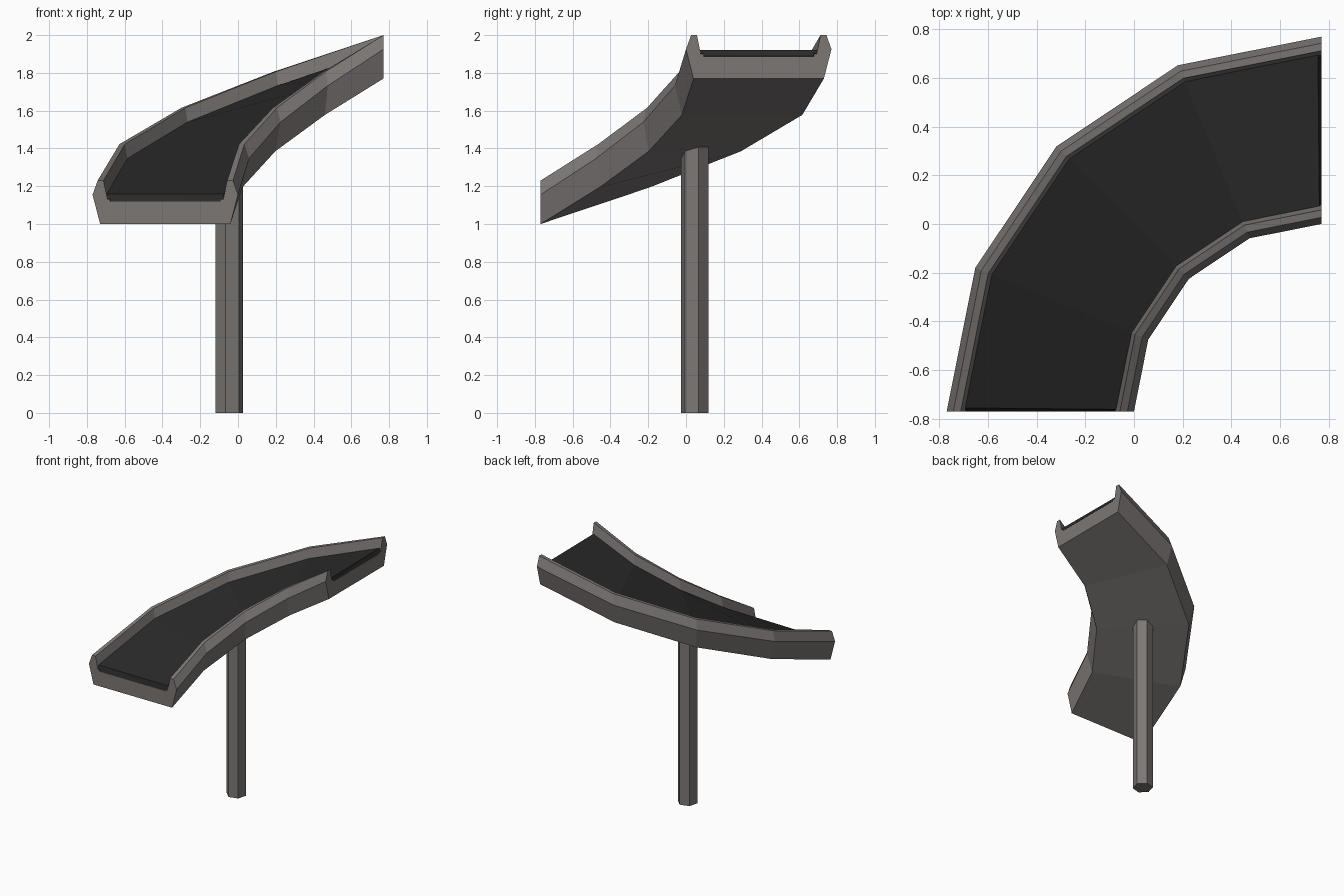
import bpy, bmesh, math

if "Cube" in bpy.data.objects:
    bpy.data.objects.remove(bpy.data.objects["Cube"])

R = 0.77            # inner radius; arc centre sits at (R, -R)
MID = R * 1.5       # centreline radius
STEPS = 4
RISE = 0.77


def material(name, rgb):
    m = bpy.data.materials.new(name)
    m.diffuse_color = (*rgb, 1)
    m.use_nodes = True
    m.node_tree.nodes["Principled BSDF"].inputs["Base Color"].default_value = m.diffuse_color
    return m


steel = material("warm grey metal", (0.20, 0.184, 0.178))
rubber = material("black rubber", (0.022, 0.022, 0.022))


def finish(bm, name, mat):
    bmesh.ops.recalc_face_normals(bm, faces=bm.faces)
    me = bpy.data.meshes.new(name)
    bm.to_mesh(me)
    bm.free()
    me.materials.append(mat)
    ob = bpy.data.objects.new(name, me)
    bpy.context.collection.objects.link(ob)
    return ob


def place(u, z, t):
    """Point at offset u outward from the centreline, t from 0 to 1 up the ramp."""
    a = math.pi - t * math.pi / 2
    r = MID + u
    return (R + r * math.cos(a), -R + r * math.sin(a), 1 + z + RISE * t)


def sweep(name, half, mat, top=None, inset=0.0):
    """Sweep a mirrored half profile up the quarter-turn ramp."""
    prof = half + [(-u, z) for u, z in reversed(half)]
    bm = bmesh.new()
    rings = []
    for i in range(STEPS + 1):
        ring = []
        for u, z in prof:
            t = i / STEPS
            if top is not None and z >= top:      # sloped ends
                t = min(max(t, inset), 1 - inset)
            ring.append(bm.verts.new(place(u, z, t)))
        rings.append(ring)
    n = len(prof)
    for a, b in zip(rings, rings[1:]):
        for j in range(n):
            k = (j + 1) % n
            bm.faces.new((a[j], a[k], b[k], b[j]))
    caps = [bm.faces.new(rings[0]), bm.faces.new(rings[-1])]
    bmesh.ops.triangulate(bm, faces=caps)
    return finish(bm, name, mat)


# Tray with raised side rails
sweep("tray_frame", [(0.345, 0), (0.385, 0.155), (0.358, 0.23), (0.327, 0.23),
                     (0.307, 0.13), (0.292, 0.13), (0.292, 0.118)], steel)

# Belt lying in the tray
sweep("belt", [(0.29, 0.12), (0.291, 0.132), (0.306, 0.132), (0.311, 0.155)],
      rubber, top=0.15, inset=0.006)

# Six-sided support post under the middle of the curve
bm = bmesh.new()
cx, cy, _ = place(0, 0, 0.5)
base = [bm.verts.new((cx + 0.075 * math.cos(math.radians(15 + 60 * k)),
                      cy + 0.075 * math.sin(math.radians(15 + 60 * k)), 0))
        for k in range(6)]
foot = bm.faces.new(base)
geom = bmesh.ops.extrude_face_region(bm, geom=[foot], use_keep_orig=True)["geom"]
for v in geom:
    if isinstance(v, bmesh.types.BMVert):
        v.co.z = 1.43
finish(bm, "support_post", steel)
